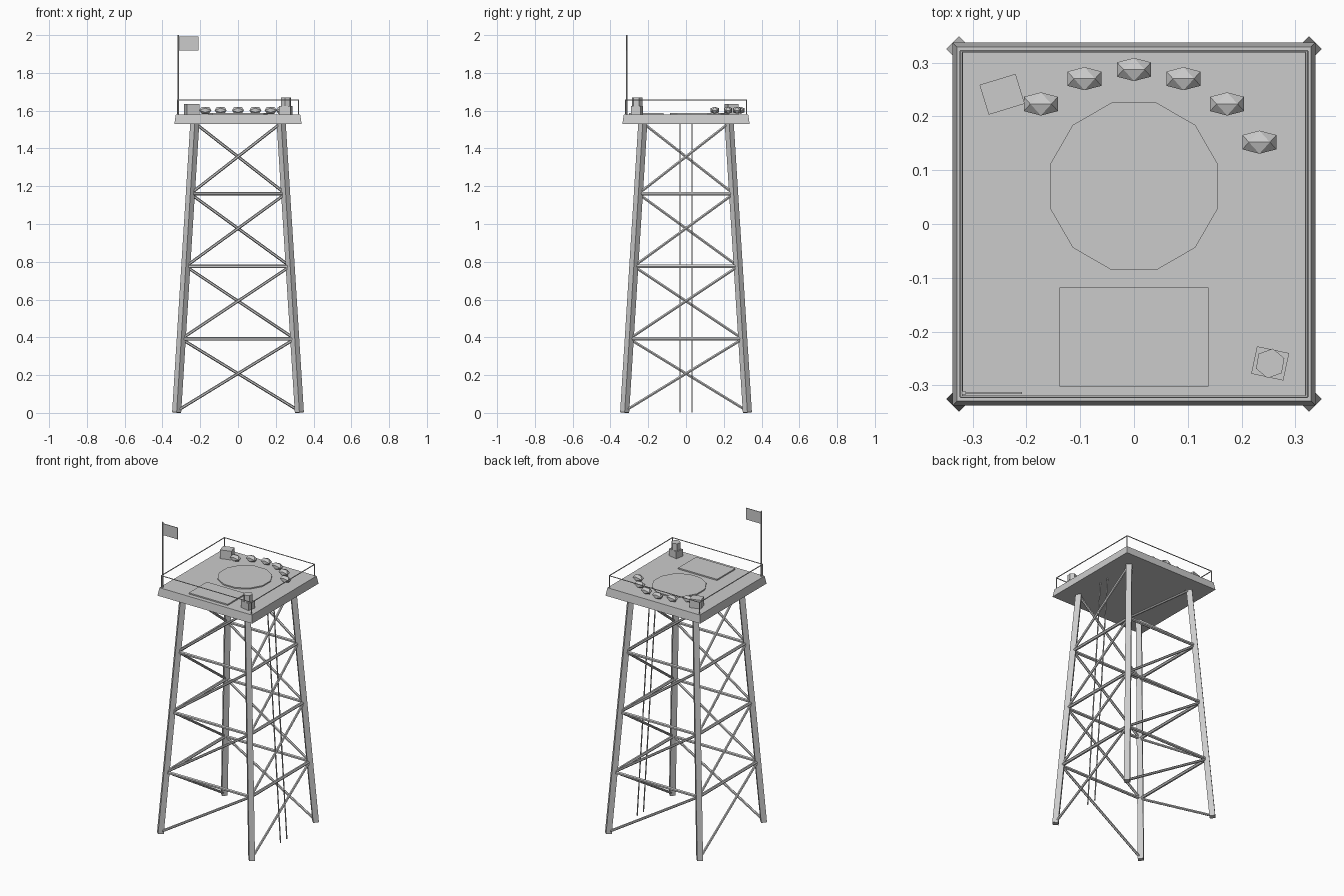
import bpy, bmesh, math
from mathutils import Vector, Matrix

cube = bpy.data.objects.get("Cube")
if cube:
    bpy.data.objects.remove(cube, do_unlink=True)

GREY = (0.6, 0.6, 0.6, 1.0)
mat = bpy.data.materials.new("plain grey")
mat.use_nodes = True
mat.diffuse_color = GREY
mat.node_tree.nodes["Principled BSDF"].inputs["Base Color"].default_value = GREY

DECK_BOTTOM, DECK_TOP = 1.53, 1.58


def finish(name, bm):
    bmesh.ops.recalc_face_normals(bm, faces=bm.faces)
    mesh = bpy.data.meshes.new(name)
    bm.to_mesh(mesh)
    bm.free()
    mesh.materials.append(mat)
    obj = bpy.data.objects.new(name, mesh)
    bpy.context.collection.objects.link(obj)
    return obj


def rod(name, start, end, radius, sides=6):
    """Straight bar between two points, first corner facing x where possible."""
    start, end = Vector(start), Vector(end)
    axis = (end - start).normalized()
    ref = Vector((1, 0, 0)) if abs(axis.x) < 0.8 else Vector((0, 0, 1))
    u = (ref - axis * ref.dot(axis)).normalized()
    v = axis.cross(u)
    bm = bmesh.new()
    rings = []
    for p in (start, end):
        rings.append([bm.verts.new(p + radius * (u * math.cos(a) + v * math.sin(a)))
                      for a in (2 * math.pi * i / sides for i in range(sides))])
    for i in range(sides):
        j = (i + 1) % sides
        bm.faces.new((rings[0][i], rings[0][j], rings[1][j], rings[1][i]))
    bm.faces.new(rings[0])
    bm.faces.new(rings[1])
    return finish(name, bm)


def box(name, center, size, bottom, angle=0):
    bm = bmesh.new()
    m = (Matrix.Translation((center[0], center[1], bottom + size[2] / 2))
         @ Matrix.Rotation(math.radians(angle), 4, 'Z') @ Matrix.Diagonal((*size, 1)))
    bmesh.ops.create_cube(bm, size=1, matrix=m)
    return finish(name, bm)


def prism(name, center, radii, bottom, top, sides, angle):
    """Upright prism or frustum."""
    bm = bmesh.new()
    m = (Matrix.Translation((*center, (bottom + top) / 2))
         @ Matrix.Rotation(math.radians(angle), 4, 'Z'))
    bmesh.ops.create_cone(bm, cap_ends=True, segments=sides, radius1=radii[0],
                          radius2=radii[1], depth=top - bottom, matrix=m)
    return finish(name, bm)


def sandbag(name, x, y):
    """Squashed icosahedron."""
    phi = (1 + math.sqrt(5)) / 2
    bm = bmesh.new()
    for a in (-1, 1):
        for b in (-phi, phi):
            for p in ((a, 0, b), (0, b, a), (b, a, 0)):
                bm.verts.new((x + p[0] * 0.0195, y + p[1] * 0.0133, 1.602 + p[2] * 0.0115))
    bmesh.ops.convex_hull(bm, input=bm.verts)
    return finish(name, bm)


def leg_offset(z):
    return 0.325 - 0.096 * z / DECK_BOTTOM


def corner(i, z):
    sx, sy = [(-1, -1), (1, -1), (1, 1), (-1, 1)][i % 4]
    r = leg_offset(z)
    return (sx * r, sy * r, z)


# Tower legs, ring beams and one diagonal per bay on each side
levels = [0.01, 0.392, 0.776, 1.16, 1.535]
for i in range(4):
    rod(f"leg_{i}", corner(i, 0.002), corner(i, 1.54), 0.024, 4)
    for k in range(4):
        rod(f"diagonal_brace_{i}_{k}", corner(i, levels[k]), corner(i + 1, levels[k + 1]), 0.008)
        if k:
            rod(f"ring_beam_{i}_{k}", corner(i, levels[k]), corner(i + 1, levels[k]), 0.010)

# Ladder stringers leaning along the +x side
for n, y in enumerate((-0.032, 0.032)):
    rod(f"ladder_rail_{n}", (leg_offset(0), y, 0.002), (leg_offset(1.54), y, 1.54), 0.004)

# Deck with slightly sloping rim, and the flat pads on it
prism("deck", (0, 0), (0.337 * math.sqrt(2), 0.329 * math.sqrt(2)), DECK_BOTTOM, DECK_TOP, 4, 45)
prism("round_pad", (0, 0.07), (0.161, 0.161), DECK_TOP, 1.587, 12, 15)
box("hatch_mat", (0, -0.21), (0.277, 0.184, 0.008), DECK_TOP)

# Wire guard rail
R, RAIL_Z = 0.321, 1.656
rail = [(-R, -R), (R, -R), (R, R), (-R, R)]
for i in range(4):
    a, b = rail[i], rail[(i + 1) % 4]
    rod(f"rail_post_{i}", (*a, DECK_TOP), (*a, RAIL_Z), 0.003)
    rod(f"top_rail_{i}", (*a, RAIL_Z), (*b, RAIL_Z), 0.003)

# Arc of sandbags
for n, (x, y) in enumerate([(-0.173, 0.223), (-0.092, 0.27), (0, 0.287),
                            (0.092, 0.27), (0.173, 0.223), (0.233, 0.152)]):
    sandbag(f"sandbag_{n}", x, y)

# Crates and lamp
box("large_crate", (-0.245, 0.241), (0.07, 0.058, 0.056), DECK_TOP, 17)
box("small_crate", (0.253, -0.259), (0.061, 0.052, 0.045), DECK_TOP, -12)
prism("lamp", (0.253, -0.259), (0.028, 0.028), 1.625, 1.67, 6, -10)

# Flagpole and flag
rod("flagpole", (-0.316, -0.314, DECK_TOP), (-0.316, -0.314, 2.0), 0.0045)
box("flag", (-0.262, -0.314), (0.108, 0.004, 0.074), 1.918)
